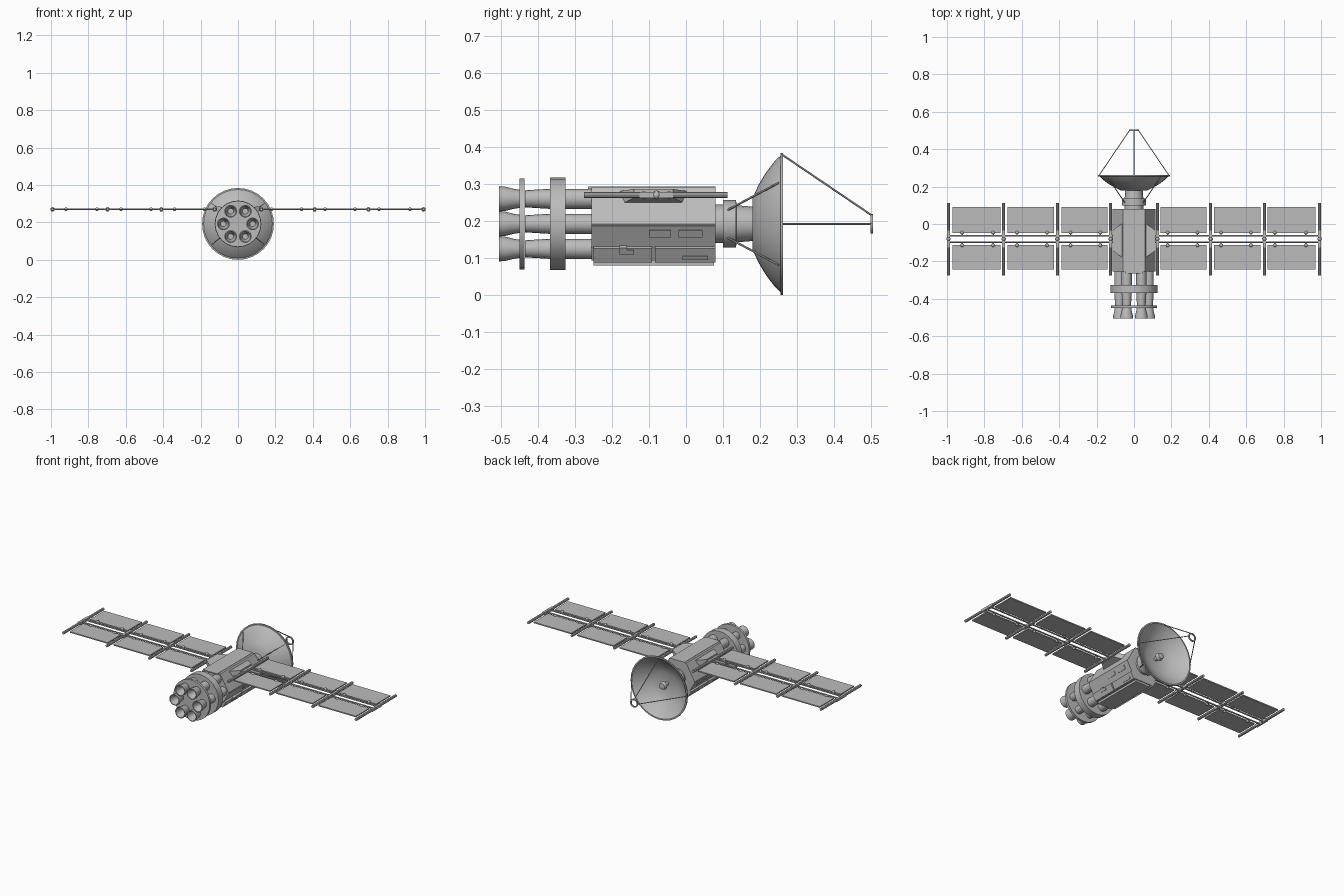
import bpy, bmesh, math
from mathutils import Vector, Matrix

if "Cube" in bpy.data.objects:
    bpy.data.objects.remove(bpy.data.objects["Cube"])

ZC = 0.192      # height of the long axis
ZP = 0.27       # height of the solar wings
grey = bpy.data.materials.new("satellite grey")
grey.diffuse_color = (0.5, 0.5, 0.5, 1)
grey.use_nodes = True
grey.node_tree.nodes["Principled BSDF"].inputs["Base Color"].default_value = grey.diffuse_color


def finish(bm, name, smooth=True):
    bmesh.ops.recalc_face_normals(bm, faces=bm.faces)
    me = bpy.data.meshes.new(name)
    bm.to_mesh(me)
    bm.free()
    me.materials.append(grey)
    ob = bpy.data.objects.new(name, me)
    bpy.context.collection.objects.link(ob)
    if smooth:
        bpy.ops.object.select_all(action='DESELECT')
        ob.select_set(True)
        bpy.context.view_layer.objects.active = ob
        bpy.ops.object.shade_smooth_by_angle(angle=math.radians(35))
    return ob


def lathe(name, profile, n=24, x=0, z=ZC, closed=False, phase=0, smooth=True):
    """Turn (radius, y) points around an axis parallel to y."""
    bm = bmesh.new()
    rings = []
    for r, y in profile:
        if r == 0:
            rings.append([bm.verts.new((x, y, z))] * n)
            continue
        angles = [phase + 2 * math.pi * i / n for i in range(n)]
        rings.append([bm.verts.new((x + r * math.cos(a), y, z + r * math.sin(a))) for a in angles])
    pairs = list(zip(rings, rings[1:]))
    if closed:
        pairs.append((rings[-1], rings[0]))
    for a, b in pairs:
        for i in range(n):
            j = (i + 1) % n
            quad = list(dict.fromkeys((a[i], a[j], b[j], b[i])))
            if len(quad) > 2:
                bm.faces.new(quad)
    return finish(bm, name, smooth)


def rod(name, a, b, r, n=8):
    a, b = Vector(a), Vector(b)
    d = b - a
    m = Matrix.Translation((a + b) / 2) @ d.to_track_quat('Z', 'Y').to_matrix().to_4x4()
    bm = bmesh.new()
    bmesh.ops.create_cone(bm, cap_ends=True, segments=n, radius1=r, radius2=r, depth=d.length, matrix=m)
    return finish(bm, name)


def box(name, x, y, z, matrix=None):
    """Box from (min, max) ranges."""
    bm = bmesh.new()
    bmesh.ops.create_cube(bm, size=1)
    for v in bm.verts:
        v.co = [lo + (c + 0.5) * (hi - lo) for c, (lo, hi) in zip(v.co, (x, y, z))]
    if matrix:
        bm.transform(matrix)
    return finish(bm, name, False)


def ball(name, p, r):
    bm = bmesh.new()
    bmesh.ops.create_uvsphere(bm, u_segments=10, v_segments=6, radius=r, matrix=Matrix.Translation(p))
    return finish(bm, name)


# Hexagonal body with detail plates placed on its faces
APO = 0.0995
lathe("body", [(0, -0.255), (0.115, -0.255), (0.115, 0.08), (0, 0.08)], 6, smooth=False)


def face_plate(name, deg, t, y, h):
    """Plate of height h on the body face whose normal points at deg in the xz plane."""
    m = Matrix.Translation((0, 0, ZC)) @ Matrix.Rotation(-math.radians(deg), 4, 'Y')
    return box(name, (APO - 0.005, APO + h), y, t, m)


face_plate("top_plate", 90, (-0.045, 0.045), (-0.265, 0.08), 0.002)
face_plate("bottom_plate", -90, (-0.05, 0.05), (-0.25, 0.075), 0.013)
for deg, s in ((-30, 1), (210, -1)):
    def span(a, b):
        return (min(a * s, b * s), max(a * s, b * s))
    face_plate("lower_box_front", deg, span(-0.055, -0.012), (-0.25, -0.092), 0.013)
    face_plate("lower_box_back", deg, span(-0.055, -0.012), (-0.084, 0.08), 0.013)
    face_plate("upper_band", deg, span(-0.012, 0.052), (-0.255, 0.08), 0.003)
    face_plate("hatch_front", deg, span(0.018, 0.04), (-0.10, -0.04), 0.007)
    face_plate("hatch_back", deg, span(0.018, 0.04), (-0.02, 0.045), 0.007)
    face_plate("lower_latch", deg, span(-0.03, -0.016), (-0.18, -0.14), 0.018)
    face_plate("lower_tab", deg, span(-0.022, -0.008), (-0.18, -0.16), 0.018)
    face_plate("lower_strip", deg, span(-0.045, -0.035), (-0.01, 0.06), 0.017)

# Engine cluster: six tanks with hollow nozzles, held by a disc and a band
for i in range(6):
    a = math.radians(60 * i)
    x, z = 0.078 * math.cos(a), ZC + 0.078 * math.sin(a)
    lathe("engine_tank", [(0, -0.435), (0.023, -0.435), (0.027, -0.37), (0.027, -0.25), (0, -0.25)], 16, x, z)
    lathe("engine_nozzle", [(0, -0.44), (0.023, -0.44), (0.027, -0.465), (0.033, -0.49), (0.034, -0.505),
                            (0.029, -0.505), (0.024, -0.485), (0.015, -0.455), (0, -0.455)], 16, x, z)
lathe("engine_disc", [(0, -0.45), (0.123, -0.45), (0.123, -0.436), (0, -0.436)], 24)
lathe("engine_band", [(0, -0.368), (0.125, -0.368), (0.125, -0.325), (0, -0.325)], 24)

# Neck and collar
lathe("neck", [(0, 0.07), (0.052, 0.07), (0.052, 0.10), (0.064, 0.10), (0.064, 0.135),
               (0.05, 0.137), (0.046, 0.185), (0, 0.185)], 16)

# Thin dish
outer = [(0, 0.178), (0.07, 0.18), (0.105, 0.196), (0.14, 0.217), (0.17, 0.24), (0.184, 0.255)]
rim = [(0.192, 0.255), (0.192, 0.262), (0.184, 0.262)]
inner = [(0.166, 0.244), (0.138, 0.223), (0.104, 0.202), (0.07, 0.188), (0, 0.184)]
lathe("dish", outer + rim + inner, 32)
lathe("dish_feed", [(0, 0.18), (0.012, 0.18), (0.012, 0.205), (0.024, 0.215), (0.018, 0.235), (0, 0.24)], 12)

# Antenna ring on three rods
lathe("antenna_ring", [(0.026, 0.498), (0.026, 0.505), (0.019, 0.505), (0.019, 0.498)], 20, closed=True)
for deg in (0, 90, 180):
    c, s = math.cos(math.radians(deg)), math.sin(math.radians(deg))
    rod("antenna_rod", (0.188 * c, 0.258, ZC + 0.188 * s), (0.023 * c, 0.502, ZC + 0.023 * s), 0.0026, 6)

# Struts from collar to the back of the dish
for sx in (-1, 1):
    for sz in (-1, 1):
        c, s = sx * math.cos(math.radians(38)), sz * math.sin(math.radians(38))
        rod("dish_strut", (0.06 * c, 0.112, ZC + 0.06 * s), (0.18 * c, 0.25, ZC + 0.18 * s), 0.003, 6)

# Solar wings, mirrored left and right
YM = -0.08
BARS = (0.125, 0.41, 0.697, 0.992)
for s in (-1, 1):
    # tapered wing mount
    bm = bmesh.new()
    bmesh.ops.create_cube(bm, size=1)
    for v in bm.verts:
        out, up = v.co.x > 0, v.co.z > 0
        half = 0.053 if out else 0.093
        v.co = (s * (0.116 if out else 0.06), -0.088 + math.copysign(half, v.co.y),
                (0.286 if up else 0.262) if out else (0.28 if up else 0.243))
    finish(bm, "wing_mount", False)

    for y in (YM - 0.017, YM + 0.017):
        rod("wing_spar", (s * 0.11, y, ZP), (s * 0.99, y, ZP), 0.0045)
    for x in BARS:
        rod("wing_crossbar", (s * x, -0.276, ZP), (s * x, 0.112, ZP), 0.008)
        box("wing_hub", (s * x - 0.008, s * x + 0.008), (YM - 0.045, YM + 0.045), (ZP - 0.008, ZP + 0.008))
        ball("wing_joint", (s * x, YM, ZP), 0.012)
    for a, b in zip(BARS, BARS[1:]):
        x0, x1 = a + 0.018, b - 0.022
        lo, hi = min(s * x0, s * x1), max(s * x0, s * x1)
        for side, y in ((-1, (-0.243, YM - 0.033)), (1, (YM + 0.033, 0.09))):
            box("solar_panel", (lo, hi), y, (ZP - 0.004, ZP + 0.003))
            for t in (0.15, 0.8):
                px = s * (x0 + t * (x1 - x0))
                ball("panel_knob", (px, YM + side * 0.034, ZP), 0.010)
                rod("panel_link", (px, YM + side * 0.017, ZP), (px, YM + side * 0.04, ZP), 0.004, 6)
